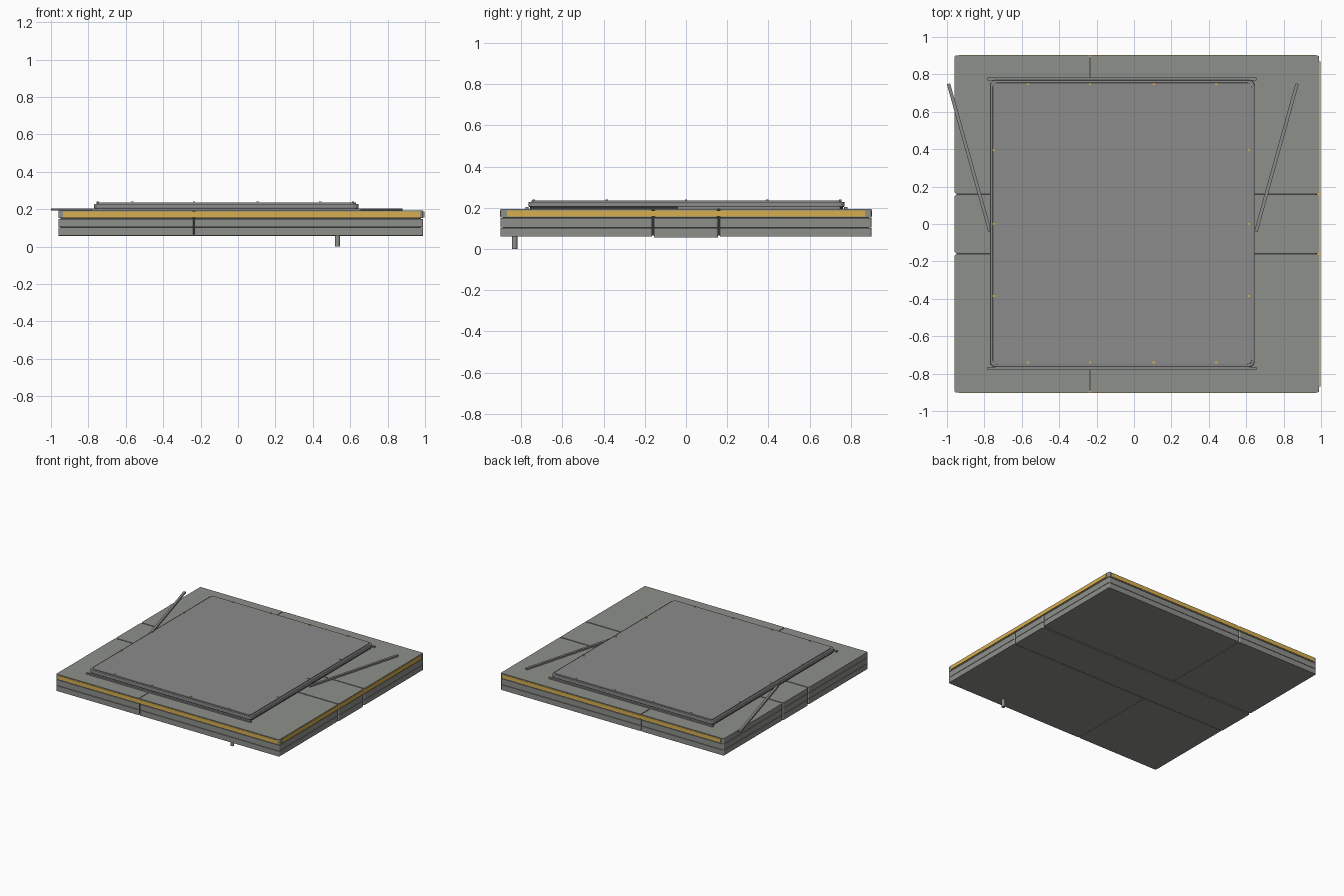
import bpy, bmesh, math
from mathutils import Vector

cube = bpy.data.objects.get("Cube")
if cube:
    bpy.data.objects.remove(cube, do_unlink=True)


def material(name, rgb):
    m = bpy.data.materials.new(name)
    m.use_nodes = True
    color = (*rgb, 1)
    m.diffuse_color = color
    m.node_tree.nodes["Principled BSDF"].inputs["Base Color"].default_value = color
    return m


GREY = material("hull grey", (0.27, 0.28, 0.26))
PANEL = material("panel grey", (0.26, 0.26, 0.26))
DARK = material("seam dark grey", (0.05, 0.05, 0.05))
YELLOW = material("yellow", (0.68, 0.43, 0.08))


def box(name, x, y, z, mat, corner=0, edge=0):
    """Box from x, y, z ranges; corner rounds the upright edges, edge the rest."""
    bm = bmesh.new()
    bmesh.ops.create_cube(bm, size=1)
    spans = (x, y, z)
    for v in bm.verts:
        v.co = Vector([(a + b) / 2 + c * (b - a) for (a, b), c in zip(spans, v.co)])
    if corner:
        upright = [e for e in bm.edges if abs(e.verts[0].co.z - e.verts[1].co.z) > 1e-4]
        bmesh.ops.bevel(bm, geom=upright, offset=corner, segments=3, profile=0.5, affect='EDGES')
    mesh = bpy.data.meshes.new(name)
    bm.to_mesh(mesh)
    bm.free()
    mesh.materials.append(mat)
    ob = bpy.data.objects.new(name, mesh)
    bpy.context.collection.objects.link(ob)
    if edge:
        bev = ob.modifiers.new("edge", 'BEVEL')
        bev.width, bev.segments = edge, 2
        bev.limit_method, bev.angle_limit = 'ANGLE', math.radians(50)
    return ob


# Overall limits of the hull and the lines where it is split
X0, X1, Y0, Y1 = -0.96, 0.99, -0.9, 0.9
SPLIT_X, SPLIT_Y, GAP = -0.235, 0.16, 0.004

# Dark core that shows in the seams
box("core", (X0 + .012, X1 - .012), (Y0 + .012, Y1 - .012), (.064, .188), DARK)

# Hull sections: three stacked layers, split into front, middle and back
layers = {"lower": (.06, .1015), "middle": (.1045, .149), "upper": (.152, .193)}
rows = {"front": (Y0, -SPLIT_Y - GAP), "centre": (-SPLIT_Y + GAP, SPLIT_Y - GAP),
        "back": (SPLIT_Y + GAP, Y1)}
for layer, z in layers.items():
    for row, y in rows.items():
        if row == "centre":
            low = (z[0] - .004, z[1]) if layer == "lower" else z
            box(f"{layer}_centre_section", (X0, X1), y, low, GREY, .012)
        else:
            box(f"{layer}_{row}_right_section", (X0, SPLIT_X - .003), y, z, GREY, .008)
            box(f"{layer}_{row}_left_section", (SPLIT_X + .003, X1), y, z, GREY, .008)

# Yellow trim on front, back and left side
for name, y in (("front", (Y0 - .004, Y0 + .01)), ("back", (Y1 - .01, Y1 + .004))):
    box(f"{name}_trim", (X0 + .025, X1 - .018), y, (.157, .187), YELLOW)
box("left_trim", (X1 - .01, X1 + .006), (Y0 + .03, Y1 - .03), (.157, .187), YELLOW)

# Raised lid: narrow plinth, wide lid and a slightly proud cover
PX, PY = (-.77, .645), (-.765, .77)


def grown(span, d):
    return (span[0] - d, span[1] + d)


box("lid_plinth", grown(PX, -.006), grown(PY, -.008), (.19, .206), DARK, .02)
box("lid", PX, PY, (.203, .229), PANEL, .03, .006)
box("lid_cover", grown(PX, -.014), grown(PY, -.014), (.226, .236), PANEL, .025, .003)

# Rails along the front and back of the lid
for name, y in (("front", -.772), ("back", .775)):
    box(f"{name}_rail", (-.782, .655), (y - .008, y + .008), (.19, .203), PANEL)

# Yellow bolts around the edge of the cover
spots = [(x, y) for x in (-.565, -.235, .105, .44) for y in (-.74, .748)]
spots += [(x, y) for x in (-.75, .615) for y in (-.385, 0, .395)]
for i, (x, y) in enumerate(spots):
    box(f"bolt_{i + 1}", (x - .006, x + .006), (y - .006, y + .006), (.23, .24), YELLOW)

# Slanted rods beside the lid
for name, start, end in (("right", (-.77, -.04), (-.992, .75)), ("left", (.652, -.04), (.872, .75))):
    a, b = Vector(start), Vector(end)
    d = b - a
    rod = box(f"{name}_rod", (-.009, .009), (0, d.length), (-.006, .006), PANEL)
    rod.location = (a.x, a.y, .199)
    rod.rotation_euler.z = math.atan2(-d.x, d.y)

# Small foot under the front
bpy.ops.mesh.primitive_cylinder_add(vertices=16, radius=.013, depth=.07, location=(.532, -.832, .035))
foot = bpy.context.object
foot.name = "foot"
foot.data.materials.append(GREY)
bpy.ops.object.shade_smooth_by_angle()
